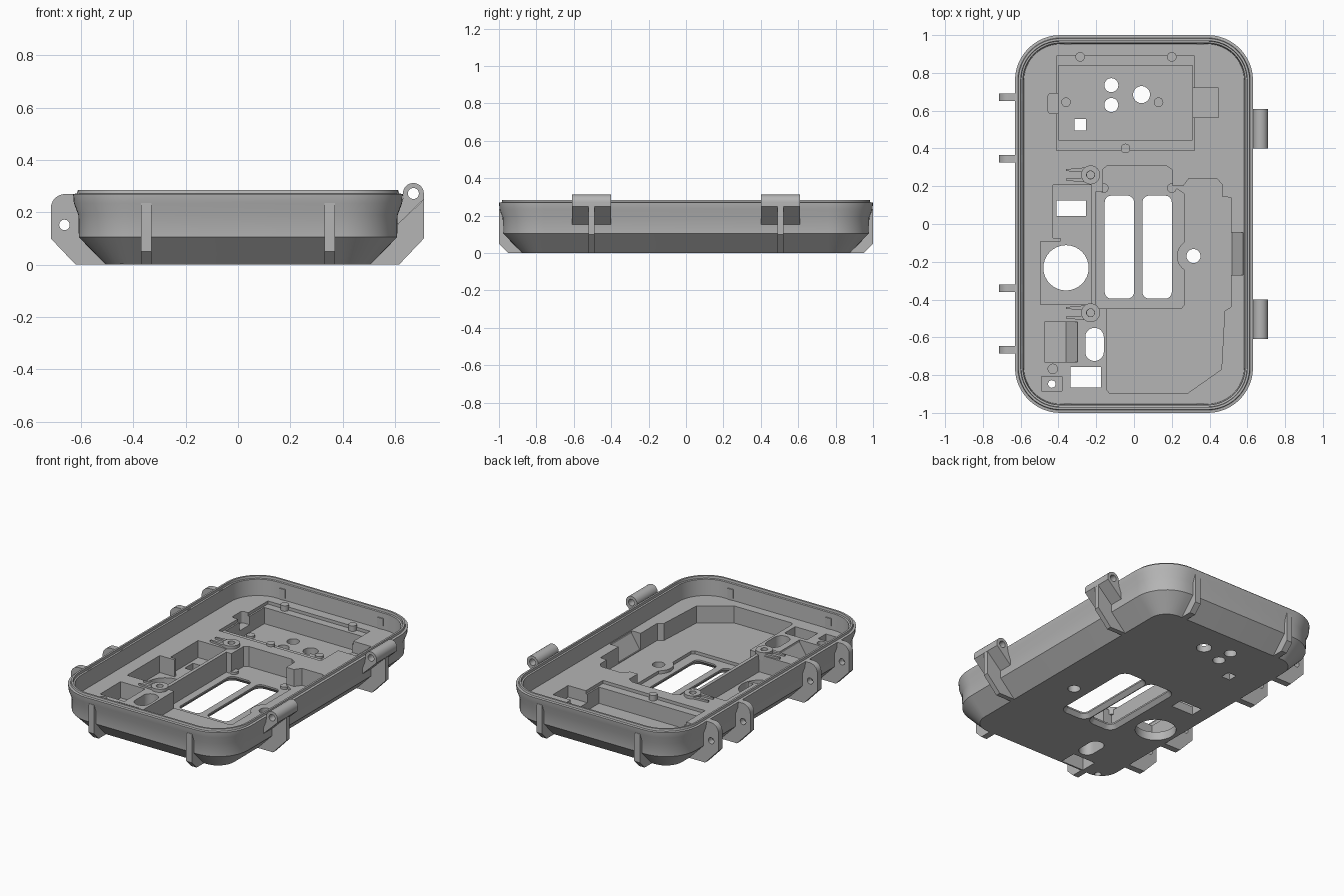
import bpy, bmesh, math

cube = bpy.data.objects.get("Cube")
if cube:
    bpy.data.objects.remove(cube)

grey = bpy.data.materials.new("plain grey")
grey.use_nodes = True
COLOUR = (0.46, 0.46, 0.46, 1)
grey.diffuse_color = COLOUR
grey.node_tree.nodes["Principled BSDF"].inputs["Base Color"].default_value = COLOUR


def finish(name, bm):
    bmesh.ops.recalc_face_normals(bm, faces=bm.faces)
    me = bpy.data.meshes.new(name)
    bm.to_mesh(me)
    bm.free()
    me.materials.append(grey)
    ob = bpy.data.objects.new(name, me)
    bpy.context.collection.objects.link(ob)
    return ob


def skin(name, rings):
    """Bridge equal rings of points and cap both ends."""
    bm = bmesh.new()
    rows = [[bm.verts.new(p) for p in ring] for ring in rings]
    n = len(rows[0])
    for a, b in zip(rows, rows[1:]):
        for i in range(n):
            j = (i + 1) % n
            bm.faces.new((a[i], a[j], b[j], b[i]))
    bm.faces.new(rows[0])
    bm.faces.new(rows[-1])
    return finish(name, bm)


def prism(name, pts, lo, hi, axis="Z"):
    place = {"X": lambda u, v, w: (w, u, v),
             "Y": lambda u, v, w: (u, w, v),
             "Z": lambda u, v, w: (u, v, w)}[axis]
    return skin(name, [[place(u, v, w) for u, v in pts] for w in (lo, hi)])


def arc(x, y, r, start, end, n=12):
    angles = [math.radians(start + (end - start) * i / n) for i in range(n + 1)]
    return [(x + r * math.cos(a), y + r * math.sin(a)) for a in angles]


def circle(x, y, r):
    return arc(x, y, r, 0, 360, 32)[:-1]


def rrect(x0, x1, y0, y1, r=0.0, n=12):
    if r <= 0:
        return [(x1, y1), (x0, y1), (x0, y0), (x1, y0)]
    return (arc(x1 - r, y1 - r, r, 0, 90, n) + arc(x0 + r, y1 - r, r, 90, 180, n)
            + arc(x0 + r, y0 + r, r, 180, 270, n) + arc(x1 - r, y0 + r, r, 270, 360, n))


def loft(name, x0, x1, y0, y1, r, profile):
    """Rounded rectangle swept through (inset, height) steps."""
    return skin(name, [[(x, y, z) for x, y in
                        rrect(x0 + d, x1 - d, y0 + d, y1 - d, r - d)] for d, z in profile])


def cut(ob, cutters):
    for c in cutters:
        c.hide_render = True
        mod = ob.modifiers.new("cut", "BOOLEAN")
        mod.operation, mod.solver, mod.object = "DIFFERENCE", "EXACT", c
    deps = bpy.context.evaluated_depsgraph_get()
    deps.update()
    me = bpy.data.meshes.new_from_object(ob.evaluated_get(deps))
    ob.modifiers.clear()
    ob.data = me
    for c in cutters:
        bpy.data.objects.remove(c)
    return ob


parts = []

# Tray shell: chamfered base, flared rim, sealing lip, inner shelf
SHELF, TOP, UNDER = 0.165, 0.3, -0.02
tray = loft("tray", -0.63, 0.63, -1, 1, 0.24,
            [(0.125, 0), (0.022, 0.105), (0.02, 0.19), (0.003, 0.235), (0, 0.27),
             (0.015, 0.272), (0.018, 0.285), (0.03, 0.285), (0.032, 0.27),
             (0.042, 0.268), (0.047, SHELF)])

cuts = []


def pocket(pts, floor, top=TOP):
    cuts.append(prism("cutter", pts, floor, top))


# Display bay: shallow surround, deep pocket, side tabs
pocket(rrect(-0.41, 0.32, 0.39, 0.89), 0.145)
pocket(rrect(-0.4, 0.31, 0.445, 0.84), 0.04)
pocket(rrect(-0.455, -0.38, 0.585, 0.69, 0.015), 0.09)
pocket(rrect(0.29, 0.447, 0.565, 0.72), 0.09)
for x, y, r in ((-0.12, 0.735, 0.037), (-0.12, 0.63, 0.037), (0.04, 0.685, 0.045)):
    pocket(circle(x, y, r), UNDER)
pocket(rrect(-0.315, -0.255, 0.495, 0.555), UNDER)

# Large side bay with a sloped finger notch
pocket([(0.2, 0.2), (0.26, 0.2), (0.29, 0.24), (0.44, 0.24), (0.465, 0.21), (0.465, 0.145),
        (0.513, 0.14), (0.513, -0.44), (0.48, -0.46), (0.463, -0.77), (0.285, -0.895),
        (-0.13, -0.895), (-0.143, -0.88), (-0.143, -0.4), (0.2, -0.4)], 0.055)
cuts.append(prism("cutter", [(0.5, 0.06), (0.52, 0.06), (0.578, 0.15), (0.578, TOP), (0.5, TOP)],
                  -0.27, -0.045, "Y"))
pocket(circle(0.315, -0.17, 0.037), UNDER)

# Central bay, stepped lower, with two chamfered slots
pocket([(-0.165, 0.29), (-0.14, 0.31), (0.17, 0.31), (0.205, 0.285), (0.205, 0.2), (0.265, 0.16)]
       + arc(0.315, -0.17, 0.088, 125, 235)
       + [(0.265, -0.43), (0.25, -0.447), (-0.203, -0.447), (-0.203, 0.17), (-0.165, 0.17)], 0.035)
for x in (-0.155, 0.045):
    cuts.append(loft("cutter", x, x + 0.155, -0.395, 0.15, 0.035,
                     [(-0.025, UNDER), (-0.02, 0), (0, 0.025), (0, TOP)]))

# Button bay with round and square openings
pocket([(-0.43, 0.207), (-0.225, 0.207), (-0.225, -0.425), (-0.495, -0.425),
        (-0.495, -0.092), (-0.39, -0.092), (-0.39, -0.075), (-0.43, -0.075)], 0.055)
pocket(rrect(-0.41, -0.255, 0.042, 0.125), UNDER)
pocket(circle(-0.36, -0.232, 0.12), UNDER)

# Corner openings: ramped recess, oval, port, small screw seat
cuts.append(prism("cutter", [(-0.475, 0.06), (-0.36, 0.06), (-0.3, 0.15), (-0.3, TOP), (-0.475, TOP)],
                  -0.73, -0.52, "Y"))
pocket(rrect(-0.258, -0.16, -0.725, -0.55, 0.048), UNDER)
pocket(rrect(-0.335, -0.175, -0.865, -0.757), UNDER)
pocket(rrect(-0.49, -0.38, -0.885, -0.807), 0.12)
pocket(circle(-0.435, -0.847, 0.02), UNDER)
pocket(circle(-0.43, -0.767, 0.025), 0.12)

# Screw bosses with two short arms
for y in (0.26, -0.47):
    pocket(circle(-0.23, y, 0.02), 0.07)
    boss = prism("screw_boss", circle(-0.23, y, 0.05), SHELF - 0.03, SHELF + 0.02)
    parts.append(cut(boss, [prism("cutter", circle(-0.23, y, 0.021), 0.05, TOP)]))
    for s in (-1, 1):
        parts.append(prism("boss_arm", [(-0.25, y + s * 0.04), (-0.36, y + s * 0.03),
                                        (-0.36, y + s * 0.02), (-0.25, y + s * 0.015)],
                           SHELF - 0.01, SHELF + 0.012))

parts.append(cut(tray, cuts))

# Locating pegs around the display and in the bays
for x, y, lo, hi in ((-0.285, 0.885, 0.13, 0.18), (0.2, 0.885, 0.13, 0.18),
                     (-0.045, 0.4, 0.13, 0.18), (-0.36, 0.645, 0.03, 0.055),
                     (0.13, 0.645, 0.03, 0.055), (-0.16, 0.19, 0.02, 0.05), (0.2, 0.19, 0.02, 0.05)):
    parts.append(prism("peg", circle(x, y, 0.025), lo, hi))

# End ribs, front and back
for s in (-1, 1):
    for x in (-0.35, 0.35):
        outline = [(0.87, 0), (0.95, 0), (1, 0.05), (1, 0.235), (0.95, 0.235), (0.95, 0.105)]
        parts.append(prism("end_rib", [(s * u, v) for u, v in outline], x - 0.02, x + 0.02, "X"))

# Latch ears on the right side
for y in (0.67, 0.345, -0.34, -0.665):
    ear = prism("latch_ear", [(-0.59, 0.27)] + arc(-0.66, 0.215, 0.055, 90, 180)
                + [(-0.715, 0.1), (-0.62, 0), (-0.5, 0), (-0.59, 0.105)], y - 0.02, y + 0.02, "Y")
    hole = prism("cutter", circle(-0.663, 0.152, 0.02), y - 0.1, y + 0.1, "Y")
    parts.append(cut(ear, [hole]))

# Hinge knuckles and their support ribs on the left side
for y in (0.505, -0.505):
    knuckle = prism("hinge_knuckle", arc(0.67, 0.272, 0.04, 0, 200, 20)
                    + [(0.625, 0.24), (0.595, 0.225), (0.595, 0.14), (0.71, 0.25)],
                    y - 0.105, y + 0.105, "Y")
    hole = prism("cutter", circle(0.67, 0.272, 0.021), y - 0.2, y + 0.2, "Y")
    parts.append(cut(knuckle, [hole]))
    parts.append(prism("hinge_rib", [(0.71, 0.249), (0.71, 0.1), (0.615, 0), (0.5, 0),
                                     (0.595, 0.105), (0.595, 0.139)], y - 0.016, y + 0.016, "Y"))

# Smooth the curves, keep the edges sharp
bpy.ops.object.select_all(action="DESELECT")
for ob in parts:
    ob.select_set(True)
bpy.context.view_layer.objects.active = tray
bpy.ops.object.shade_smooth_by_angle(angle=math.radians(25))
